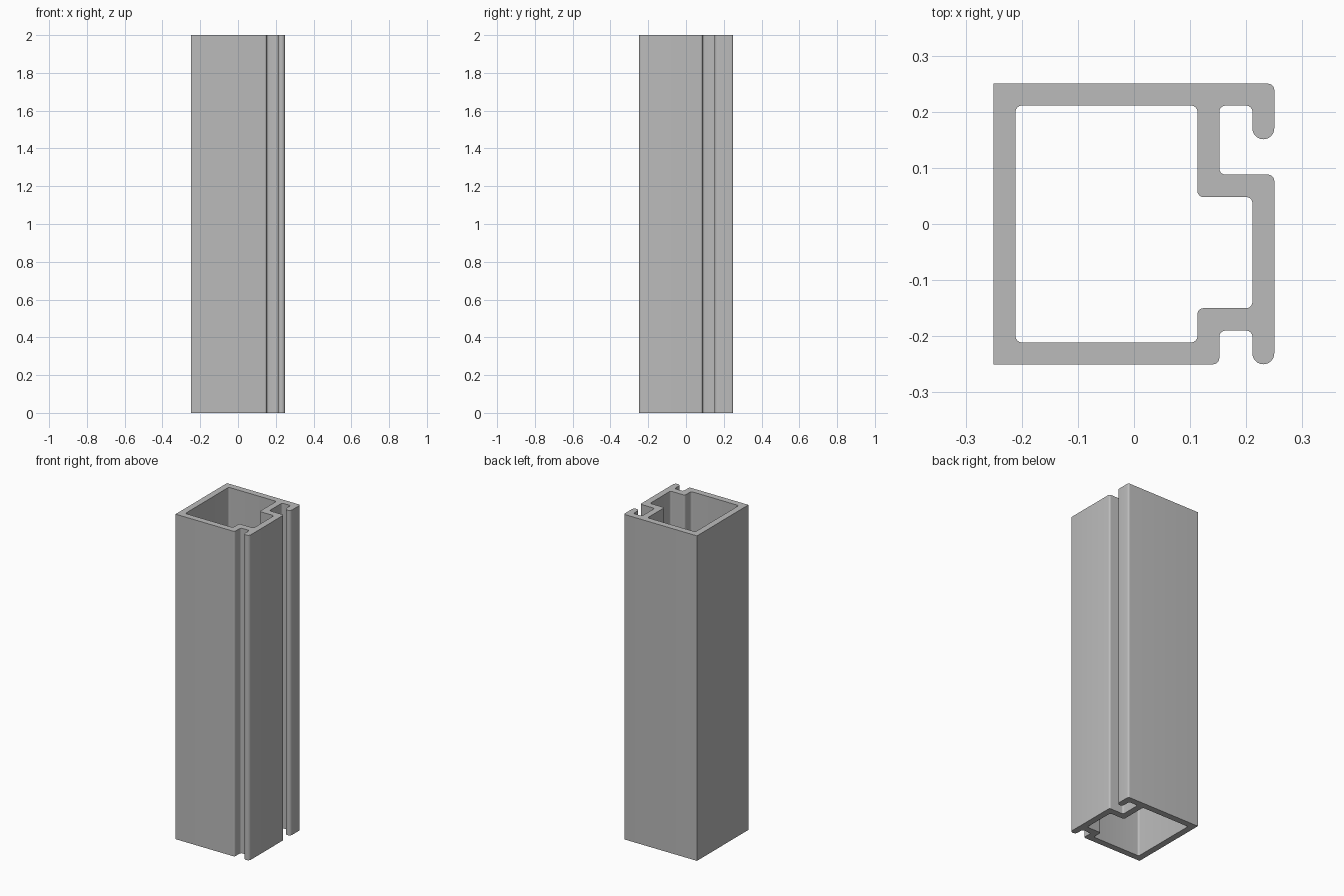
import bpy
import bmesh
from math import cos, sin, pi, radians
from mathutils import Vector

cube = bpy.data.objects.get("Cube")
if cube:
    bpy.data.objects.remove(cube, do_unlink=True)

HEIGHT = 2.0
HALF = 0.25            # half the section width
IN = 0.211             # inner face of the walls
WEB_OUT, WEB_IN = 0.152, 0.113
FILLET = 0.011
TIP = 0.0194           # fully rounded lip ends
STEPS = 6


def rounded(corners):
    """Turn (x, y, radius) corners of a right-angled outline into points."""
    points = []
    for i, (x, y, r) in enumerate(corners):
        corner = Vector((x, y))
        if r == 0:
            points.append(corner)
            continue
        before = (Vector(corners[i - 1][:2]) - corner).normalized()
        after = (Vector(corners[(i + 1) % len(corners)][:2]) - corner).normalized()
        centre = corner + (before + after) * r
        for k in range(STEPS + 1):
            t = k / STEPS * pi / 2
            points.append(centre - r * (after * cos(t) + before * sin(t)))
    return points


# Outer outline: square back corners, two grooves and two rounded lips
outer = rounded([
    (-HALF, -HALF, 0), (WEB_OUT, -HALF, FILLET),
    (WEB_OUT, -0.19, FILLET), (IN, -0.19, FILLET),
    (IN, -HALF, TIP), (HALF, -HALF, TIP),
    (HALF, 0.088, FILLET), (WEB_OUT, 0.088, FILLET),
    (WEB_OUT, IN, FILLET), (IN, IN, FILLET),
    (IN, 0.151, TIP), (HALF, 0.151, TIP),
    (HALF, HALF, FILLET), (-HALF, HALF, 0),
])

# Hollow chamber
chamber = rounded([(x, y, FILLET) for x, y in (
    (-IN, -IN), (WEB_IN, -IN), (WEB_IN, -0.15), (IN, -0.15),
    (IN, 0.048), (WEB_IN, 0.048), (WEB_IN, IN), (-IN, IN),
)])

# Walls of both outlines
bm = bmesh.new()
rims = {0: [], HEIGHT: []}
for outline in (outer, chamber):
    rings = {z: [bm.verts.new((p.x, p.y, z)) for p in outline] for z in rims}
    low, high = rings[0], rings[HEIGHT]
    for i in range(len(outline)):
        bm.faces.new((low[i - 1], low[i], high[i], high[i - 1]))
    for z, ring in rings.items():
        rims[z] += [bm.edges.get((ring[i - 1], ring[i])) for i in range(len(ring))]

# End faces between the outlines
for edges in rims.values():
    bmesh.ops.triangle_fill(bm, use_beauty=True, edges=edges, normal=(0, 0, 1))
bmesh.ops.recalc_face_normals(bm, faces=bm.faces[:])

mesh = bpy.data.meshes.new("extruded_profile")
bm.to_mesh(mesh)
bm.free()
profile = bpy.data.objects.new("extruded_profile", mesh)
bpy.context.collection.objects.link(profile)

# Plain grey metal
grey = bpy.data.materials.new("grey")
grey.use_nodes = True
colour = (0.5, 0.5, 0.5, 1)
grey.diffuse_color = colour
grey.node_tree.nodes["Principled BSDF"].inputs["Base Color"].default_value = colour
mesh.materials.append(grey)

bpy.ops.object.select_all(action="DESELECT")
profile.select_set(True)
bpy.context.view_layer.objects.active = profile
bpy.ops.object.shade_smooth_by_angle(angle=radians(30))
